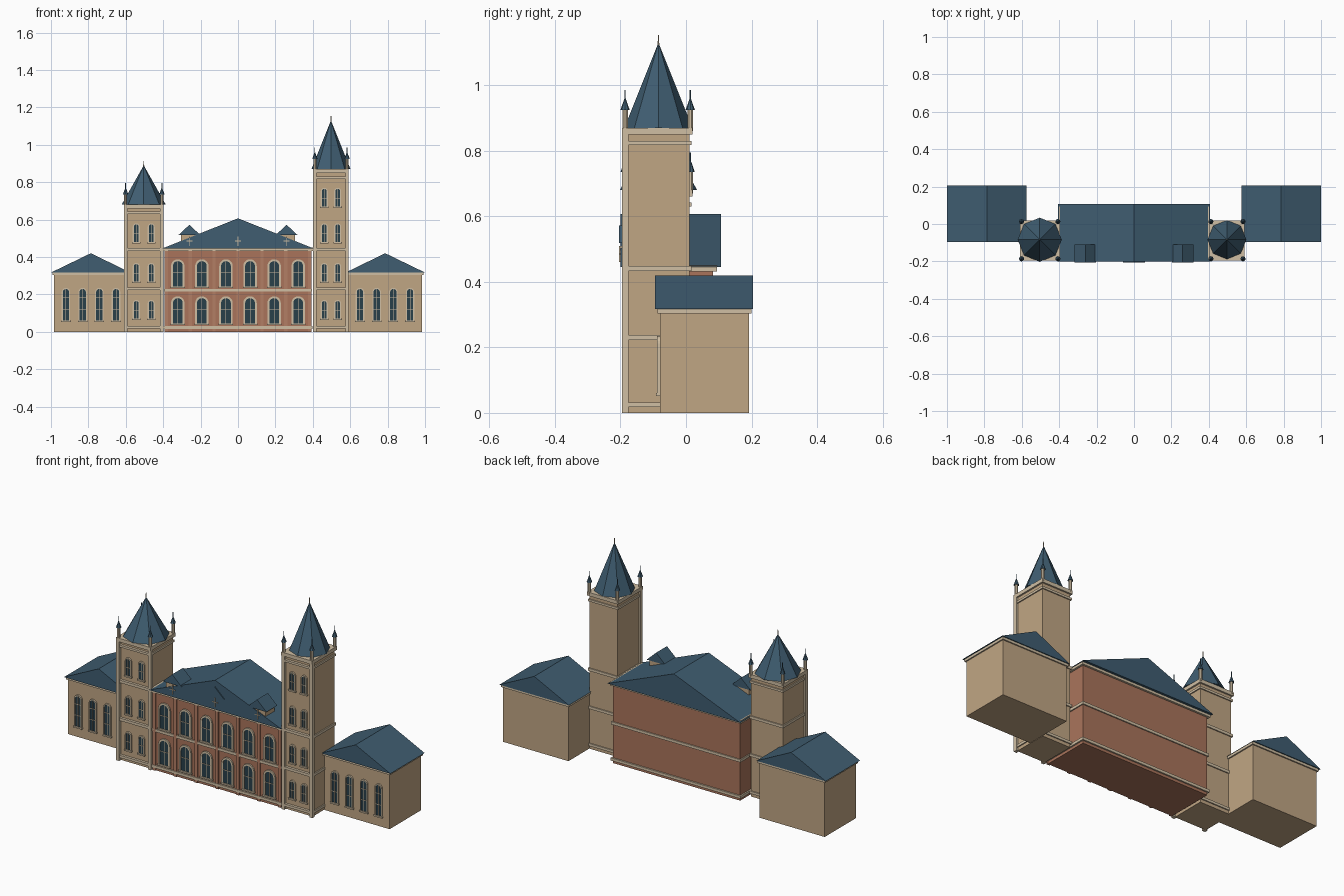
import bpy, bmesh, math

if "Cube" in bpy.data.objects:
    bpy.data.objects.remove(bpy.data.objects["Cube"])


def material(name, rgb):
    m = bpy.data.materials.new(name)
    m.diffuse_color = (*rgb, 1)
    m.use_nodes = True
    m.node_tree.nodes["Principled BSDF"].inputs["Base Color"].default_value = m.diffuse_color
    return m


STONE = material("sandstone", (0.53, 0.38, 0.23))
TRIM = material("pale_trim", (0.63, 0.52, 0.37))
BRICK = material("brick", (0.40, 0.175, 0.105))
PIER = material("light_brick", (0.45, 0.21, 0.13))
SLATE = material("slate", (0.05, 0.11, 0.165))
GLASS = material("dark_glass", (0.022, 0.05, 0.068))


class Part:
    """Collects simple solids into one named object."""

    def __init__(self, name, mat):
        self.name, self.mat, self.bm = name, mat, bmesh.new()

    def prism(self, pts, y0, y1):
        # x-z outline extruded along y
        f = self.bm.faces.new([self.bm.verts.new((x, y0, z)) for x, z in pts])
        r = bmesh.ops.extrude_face_region(self.bm, geom=[f], use_keep_orig=True)
        vs = [v for v in r["geom"] if isinstance(v, bmesh.types.BMVert)]
        bmesh.ops.translate(self.bm, verts=vs, vec=(0, y1 - y0, 0))

    def box(self, x0, x1, y0, y1, z0, z1):
        self.prism([(x0, z0), (x1, z0), (x1, z1), (x0, z1)], y0, y1)

    def cone(self, x, y, z0, z1, r0, r1=0.0, n=8, turn=0.0):
        ring = [(math.cos(turn + i * math.tau / n), math.sin(turn + i * math.tau / n)) for i in range(n)]
        low = [self.bm.verts.new((x + r0 * c, y + r0 * s, z0)) for c, s in ring]
        self.bm.faces.new(low[::-1])
        if r1:
            top = [self.bm.verts.new((x + r1 * c, y + r1 * s, z1)) for c, s in ring]
            self.bm.faces.new(top)
        else:
            top = [self.bm.verts.new((x, y, z1))] * n
        for i in range(n):
            j = (i + 1) % n
            quad = [low[i], low[j], top[j]] + ([top[i]] if r1 else [])
            self.bm.faces.new(quad)

    def done(self):
        bmesh.ops.recalc_face_normals(self.bm, faces=self.bm.faces[:])
        me = bpy.data.meshes.new(self.name)
        self.bm.to_mesh(me)
        self.bm.free()
        me.materials.append(self.mat)
        bpy.context.collection.objects.link(bpy.data.objects.new(self.name, me))


def arch(x, z0, z1, h, n=10):
    # round-headed outline, right foot to left foot
    arc = [(x + h * math.cos(math.pi * i / n), z1 - h + h * math.sin(math.pi * i / n)) for i in range(n + 1)]
    return [(x + h, z0)] + arc + [(x - h, z0)]


def windows(name, spots, y, half, frame, bars):
    # spots: (x, bottom, top) on a wall whose face is at y
    glass, surround = Part(name + "_glass", GLASS), Part(name + "_frames", TRIM)
    for x, z0, z1 in spots:
        inner = arch(x, z0, z1 - frame, half)
        glass.prism(inner, y - 0.004, y + 0.003)
        surround.prism(arch(x, z0, z1, half + frame) + inner[::-1], y - 0.008, y + 0.003)
        surround.box(x - half - frame - 0.003, x + half + frame + 0.003, y - 0.011, y + 0.003, z0 - 0.008, z0)
        surround.box(x - 0.0015, x + 0.0015, y - 0.007, y, z0, z1 - frame)
        for t in bars:
            zb = z0 + (z1 - z0) * t
            surround.box(x - half, x + half, y - 0.007, y, zb - 0.0015, zb + 0.0015)
    glass.done()
    surround.done()


# central hall
hall = Part("hall_walls", BRICK)
hall.box(-0.39, 0.39, -0.18, 0.083, 0, 0.44)
hall.done()

bands = Part("hall_bands", TRIM)
for z0, z1, o in ((0.015, 0.03, 0.008), (0.215, 0.23, 0.006), (0.432, 0.45, 0.011)):
    bands.box(-0.39 - o, 0.39 + o, -0.18 - o, 0.083 + o, z0, z1)
bands.done()

piers = Part("hall_piers", PIER)
for i in range(7):
    x = -0.384 + 0.128 * i
    piers.box(x - 0.009, x + 0.009, -0.186, -0.178, 0, 0.435)
piers.done()

bays = [-0.322 + 0.1288 * i for i in range(6)]
windows("hall_window", [(x, z, z + 0.145) for x in bays for z in (0.045, 0.243)],
        -0.18, 0.026, 0.010, (0.5,))

roof = Part("hall_roof", SLATE)
roof.prism([(-0.407, 0.445), (0.407, 0.445), (0, 0.607)], -0.2, 0.107)
roof.done()

# dormers and the glazing crosses beneath them
dormer, dormer_roof, cross = Part("dormer_bodies", STONE), Part("dormer_roofs", SLATE), Part("gable_crosses", TRIM)
for x in (-0.26, 0, 0.26):
    dormer.box(x - 0.045, x + 0.045, -0.195, -0.115, 0.455, 0.52)
    dormer_roof.prism([(x - 0.058, 0.518), (x + 0.058, 0.518), (x, 0.572)], -0.205, -0.11)
    cross.box(x - 0.002, x + 0.002, -0.204, -0.195, 0.46, 0.51)
    cross.box(x - 0.016, x + 0.016, -0.204, -0.195, 0.484, 0.487)
for p in (dormer, dormer_roof, cross):
    p.done()

# side wings
for side, s in (("left", -1), ("right", 1)):
    walls = Part(side + "_wing_walls", STONE)
    walls.box(*sorted((s * 0.585, s * 0.985)), -0.08, 0.193, 0, 0.31)
    walls.done()
    cornice = Part(side + "_wing_cornice", TRIM)
    cornice.box(*sorted((s * 0.578, s * 0.992)), -0.087, 0.2, 0.304, 0.317)
    cornice.done()
    wing_roof = Part(side + "_wing_roof", SLATE)
    wing_roof.prism([(s * 0.575, 0.317), (s * 1.0, 0.317), (s * 0.787, 0.42)], -0.095, 0.205)
    wing_roof.done()
    windows(side + "_wing_window", [(s * (0.652 + 0.0893 * i), 0.06, 0.235) for i in range(4)],
            -0.08, 0.017, 0.006, (0.35, 0.7))


# towers
def tower(side, cx, hx, top, spire_r, apex, band_z, rows, win_dx):
    cy, hy = -0.084, 0.095
    body = Part(side + "_tower_walls", STONE)
    body.box(cx - hx, cx + hx, cy - hy, cy + hy, 0, top - 0.01)
    body.done()

    trim = Part(side + "_tower_bands", TRIM)
    for z, h, o in band_z:
        trim.box(cx - hx - o, cx + hx + o, cy - hy - 0.008 - o, cy + hy + o, z, z + h)
    trim.done()

    corners = Part(side + "_tower_corner_piers", TRIM)
    posts = Part(side + "_pinnacle_posts", TRIM)
    caps = Part(side + "_pinnacle_caps", SLATE)
    for sx in (-1, 1):
        x = cx + sx * hx
        corners.box(x - 0.009, x + 0.009, -0.195, -0.175, 0, top)
        for y in (-0.186, 0.013):
            posts.cone(x, y, top - 0.01, top + 0.057, 0.009, 0.009, turn=math.pi / 8)
            caps.cone(x, y, top + 0.055, top + 0.095, 0.014)
            caps.cone(x, y, top + 0.085, top + 0.115, 0.002, 0.002, 6)
    for p in (corners, posts, caps):
        p.done()

    spire = Part(side + "_spire", SLATE)
    spire.cone(cx, cy, top, apex, spire_r)
    spire.done()
    finial = Part(side + "_spire_finial", TRIM)
    finial.cone(cx, cy, apex - 0.01, apex + 0.024, 0.003, 0.002, 6)
    finial.done()

    windows(side + "_tower_window", [(cx + d * win_dx, z, z + 0.1) for d in (-1, 1) for z in rows],
            cy - hy, 0.013, 0.006, (0.45,))


LOW = [(0.018, 0.014, 0.006), (0.223, 0.015, 0.006), (0.433, 0.015, 0.006)]
tower("left", -0.504, 0.097, 0.68, 0.118, 0.89,
      LOW + [(0.63, 0.012, 0.006), (0.66, 0.02, 0.009)], (0.07, 0.268, 0.48), 0.04)
tower("right", 0.497, 0.086, 0.87, 0.104, 1.13,
      LOW + [(0.818, 0.012, 0.006), (0.85, 0.02, 0.009)], (0.07, 0.268, 0.48, 0.67), 0.036)
